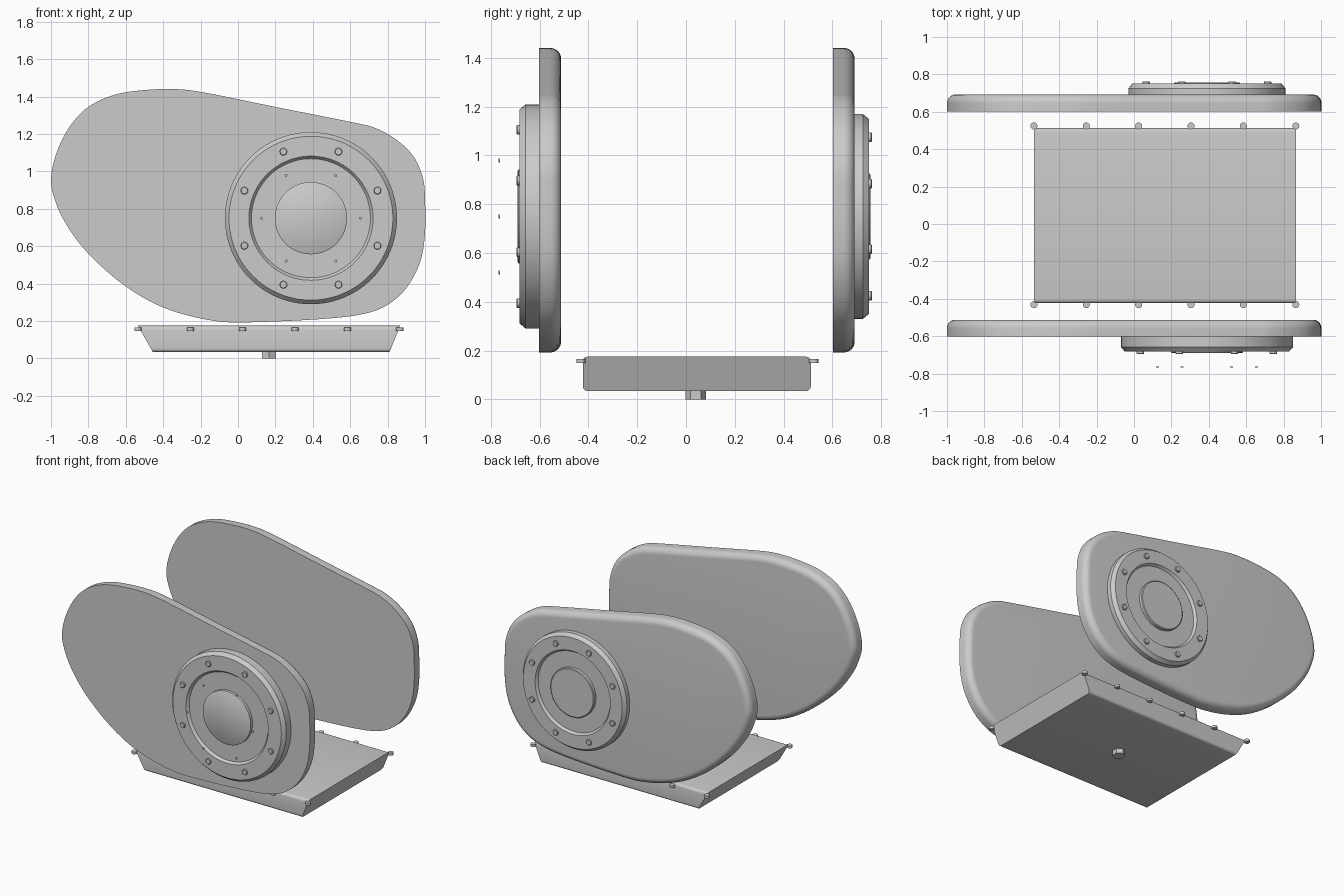
import bpy, bmesh, math
from mathutils import Vector, Matrix

old = bpy.data.objects.get("Cube")
if old:
    bpy.data.objects.remove(old)

grey = bpy.data.materials.new("plain grey")
grey.use_nodes = True
color = (0.6, 0.6, 0.6, 1)
grey.diffuse_color = color
grey.node_tree.nodes["Principled BSDF"].inputs["Base Color"].default_value = color


def finish(name, bm, angle=35):
    bmesh.ops.recalc_face_normals(bm, faces=bm.faces)
    mesh = bpy.data.meshes.new(name)
    bm.to_mesh(mesh)
    bm.free()
    mesh.materials.append(grey)
    obj = bpy.data.objects.new(name, mesh)
    bpy.context.collection.objects.link(obj)
    bpy.ops.object.select_all(action="DESELECT")
    obj.select_set(True)
    bpy.context.view_layer.objects.active = obj
    bpy.ops.object.shade_smooth_by_angle(angle=math.radians(angle))
    return obj


def loft(bm, rings):
    """Skin a stack of closed point loops and cap both ends."""
    loops = [[bm.verts.new(p) for p in ring] for ring in rings]
    n = len(loops[0])
    for a, b in zip(loops, loops[1:]):
        for i in range(n):
            j = (i + 1) % n
            bm.faces.new((a[i], a[j], b[j], b[i]))
    bm.faces.new(loops[0])
    bm.faces.new(loops[-1])


def circle(r, y, cx, cz, n):
    turn = [math.tau * i / n for i in range(n)]
    return [(cx + r * math.cos(t), y, cz + r * math.sin(t)) for t in turn]


def turned(name, profile, cx, cz, n=96):
    """Solid of revolution about y from (radius, y) pairs."""
    bm = bmesh.new()
    loft(bm, [circle(r, y, cx, cz, n) for r, y in profile])
    return finish(name, bm)


def upright(name, r, x, y, low, high, n):
    """Vertical prism or cylinder."""
    bm = bmesh.new()
    at = Matrix.Translation((x, y, (low + high) / 2))
    bmesh.ops.create_cone(bm, cap_ends=True, segments=n, radius1=r, radius2=r,
                          depth=high - low, matrix=at)
    return finish(name, bm)


def smooth_loop(points, steps):
    """Closed Catmull-Rom curve through the points."""
    pts = [Vector(p) for p in points]
    n, out = len(pts), []
    for i in range(n):
        a, b, c, d = (pts[(i + k) % n] for k in (-1, 0, 1, 2))
        for s in range(steps):
            t = s / steps
            out.append(0.5 * (2 * b + (c - a) * t + (2 * a - 5 * b + 4 * c - d) * t**2
                              + (3 * b - a - 3 * c + d) * t**3))
    return out


# Side covers: egg-shaped plates, square on the -y side, rounded on the +y side
OUTLINE = [(-1, .96), (-.97, 1.1), (-.9, 1.24), (-.8, 1.345), (-.66, 1.41),
           (-.5, 1.435), (-.33, 1.44), (-.17, 1.42), (.2, 1.345), (.6, 1.265),
           (.74, 1.23), (.86, 1.16), (.945, 1.07), (.99, .96), (1, .85), (1, .67),
           (.975, .52), (.91, .39), (.82, .3), (.7, .245), (.5, .215), (.12, .195),
           (-.12, .2), (-.38, .265), (-.6, .385), (-.8, .56), (-.92, .72), (-.98, .85)]
outline = smooth_loop(OUTLINE, 5)


def inset(distance, y):
    n, ring = len(outline), []
    for i, p in enumerate(outline):
        tangent = (outline[(i + 1) % n] - outline[i - 1]).normalized()
        q = p + Vector((tangent.y, -tangent.x)) * distance
        ring.append((q.x, y, q.y))
    return ring


def side_cover(name, y, thick=.09, r=.045):
    bm = bmesh.new()
    rings = [inset(0, y)]
    for k in range(9):
        t = math.pi / 2 * k / 8
        rings.append(inset(r * (1 - math.cos(t)), y + thick - r + r * math.sin(t)))
    loft(bm, rings)
    finish(name, bm)


side_cover("front_side_cover", -.602)
side_cover("rear_side_cover", .602)

# Round end caps: chamfered rim, shallow channel and raised hub, ringed by bolts
CX, CZ = .39, .75


def end_cap(side, sign, base, face, radius):
    def y(depth):
        return sign * (face - depth)
    s = radius / .46
    profile = [(.46, face - base), (.46, .025), (.438, 0), (.332, 0), (.318, .018),
               (.193, .018), (.193, -.003), (.187, -.007)]
    turned(side + "_end_cap", [(r * s, y(d)) for r, d in profile], CX, CZ)
    for i in range(8):
        t = math.tau * (i + .5) / 8
        turned(f"{side}_cap_bolt_{i + 1}", [(.02, y(.005)), (.02, y(-.009)), (.017, y(-.012))],
               CX + .385 * s * math.cos(t), CZ + .385 * s * math.sin(t), 16)


end_cap("front", -1, .6, .683, .46)
end_cap("rear", 1, .685, .75, .42)

# Small studs standing clear of the front cap
for i in range(6):
    t = math.tau * i / 6
    turned(f"cap_stud_{i + 1}", [(.008, -.768), (.008, -.762)],
           CX + .265 * math.cos(t), CZ + .265 * math.sin(t), 12)

# Oil pan: tapered along x, long edges rounded
bm = bmesh.new()
bmesh.ops.create_cube(bm, size=1)
for v in bm.verts:
    top = v.co.z > 0
    if v.co.x > 0:
        v.co.x = .867 if top else .81
    else:
        v.co.x = -.535 if top else -.455
    v.co.y = .512 if v.co.y > 0 else -.423
    v.co.z = .175 if top else .034
long_edges = [e for e in bm.edges if abs(e.verts[0].co.x - e.verts[1].co.x) > 1]
bmesh.ops.bevel(bm, geom=long_edges, offset=.02, segments=5, profile=.5, affect="EDGES")
finish("oil_pan", bm)

# Pan bolts along both long sides, and the hexagonal drain plug
for side, y in (("front", -.431), ("rear", .524)):
    for i in range(6):
        upright(f"pan_{side}_bolt_{i + 1}", .019, -.535 + .28 * i, y, .148, .166, 16)
upright("drain_plug", .043, .165, .04, 0, .04, 6)
